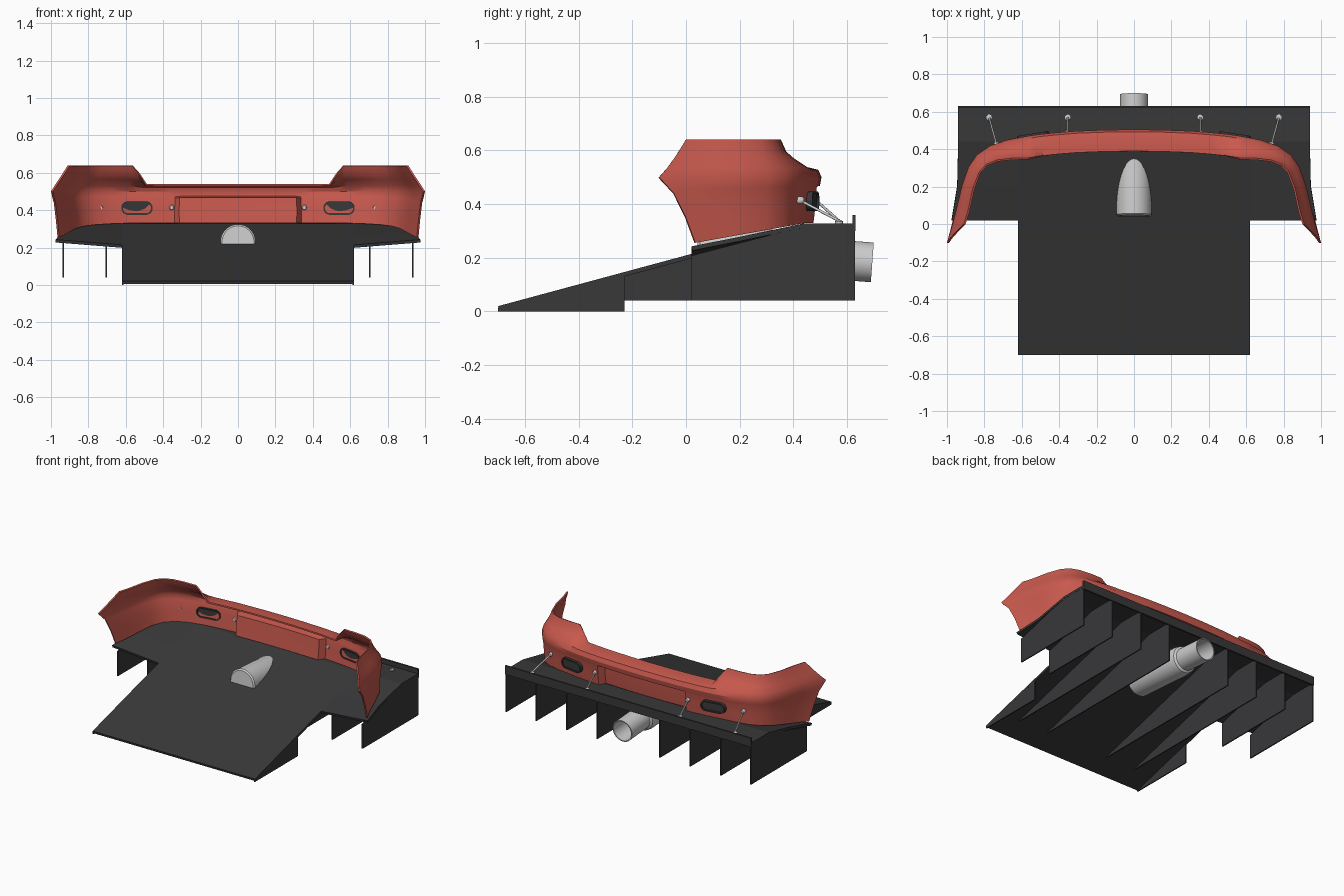
import bpy, bmesh, math
from mathutils import Vector

if "Cube" in bpy.data.objects:
    bpy.data.objects.remove(bpy.data.objects["Cube"])


def material(name, rgb):
    m = bpy.data.materials.new(name)
    m.diffuse_color = (*rgb, 1)
    m.use_nodes = True
    m.node_tree.nodes["Principled BSDF"].inputs["Base Color"].default_value = m.diffuse_color
    return m


RED = material("red_paint", (0.58, 0.10, 0.075))
DARK = material("dark_composite", (0.04, 0.04, 0.042))


def finish(name, bm, mat=None, mods=(), smooth=None):
    me = bpy.data.meshes.new(name)
    bm.to_mesh(me)
    bm.free()
    ob = bpy.data.objects.new(name, me)
    bpy.context.collection.objects.link(ob)
    if mat:
        me.materials.append(mat)
    for kind, props in mods:
        md = ob.modifiers.new(kind.title(), kind)
        for k, v in props.items():
            setattr(md, k, v)
    bpy.ops.object.select_all(action='DESELECT')
    ob.select_set(True)
    bpy.context.view_layer.objects.active = ob
    if mods:
        bpy.ops.object.convert(target='MESH')
    if smooth:
        bpy.ops.object.shade_smooth_by_angle(angle=math.radians(smooth))
    return ob


def clamp(v):
    return max(0.0, min(1.0, v))


def prism(name, outline, place, depth, mat):
    """Extrude a 2D outline; place(u, v, w) maps it into space."""
    bm = bmesh.new()
    a = [bm.verts.new(place(u, v, -depth / 2)) for u, v in outline]
    b = [bm.verts.new(place(u, v, depth / 2)) for u, v in outline]
    bm.faces.new(a)
    bm.faces.new(b[::-1])
    n = len(a)
    for i in range(n):
        bm.faces.new((a[i], b[i], b[(i + 1) % n], a[(i + 1) % n]))
    bmesh.ops.recalc_face_normals(bm, faces=bm.faces)
    return finish(name, bm, mat)


def lathe(name, profile, start, end, seg=40, mat=None):
    """Spin (distance, radius) points around the axis from start to end."""
    start, axis = Vector(start), (Vector(end) - Vector(start)).normalized()
    q = axis.to_track_quat('Z', 'Y')
    bm = bmesh.new()
    rings = []
    for d, r in profile:
        rings.append([bm.verts.new(start + q @ Vector((
            r * math.cos(2 * math.pi * k / seg), r * math.sin(2 * math.pi * k / seg), d)))
            for k in range(seg)])
    for a, b in zip(rings, rings[1:]):
        for k in range(seg):
            n = (k + 1) % seg
            bm.faces.new((a[k], a[n], b[n], b[k]))
    bm.faces.new(rings[0][::-1])
    bm.faces.new(rings[-1])
    bmesh.ops.recalc_face_normals(bm, faces=bm.faces)
    return finish(name, bm, mat, smooth=35)


# Diffuser deck: sloped ramp in front, wider flat-topped deck behind
def deck_z(x, y):
    rise = max(0, abs(x) - 0.62) * 0.08 * clamp(1 - (y - 0.02) / 0.43)
    return min(0.02 + 0.27 * (y + 0.7), 0.328) + rise


bm = bmesh.new()
rows = []
for y, edge in ((-0.7, 0), (0.02, 0.975), (0.2, 0.945), (0.44, 0.94), (0.63, 0.94)):
    xs = (-edge, -0.62, 0.62, edge) if edge else (-0.62, 0.62)
    rows.append([bm.verts.new((x, y, deck_z(x, y))) for x in xs])
bm.faces.new((rows[0][0], rows[0][1], rows[1][2], rows[1][1]))
for a, b in zip(rows[1:], rows[2:]):
    for i in range(3):
        bm.faces.new((a[i], a[i + 1], b[i + 1], b[i]))
finish("diffuser_deck", bm, DARK, [("SOLIDIFY", dict(thickness=0.016, offset=-1))])

# Upright lip along the rear edge
prism("rear_lip", [(0.62, 0.30), (0.632, 0.30), (0.632, 0.36), (0.62, 0.36)],
      lambda u, v, w: (w, u, v), 1.88, DARK)

# Vertical strakes and the ramp side walls
for s in (-1, 1):
    for x in (0.24, 0.47, 0.705, 0.935):
        if x < 0.6:
            shape = [(-0.6, 0.04), (0.63, 0.04), (0.63, 0.318), (0.44, 0.318), (-0.6, 0.042)]
        else:
            shape = [(0.02, 0.04), (0.63, 0.04), (0.63, 0.318), (0.44, 0.318), (0.02, 0.208)]
        prism("strake", shape, lambda u, v, w: (s * x + w, u, v), 0.008, DARK)
    prism("ramp_side_wall", [(-0.7, 0), (-0.23, 0), (-0.23, 0.14), (-0.7, 0.015)],
          lambda u, v, w: (s * 0.616 + w, u, v), 0.008, DARK)

# Bumper shell: plan path of the belt line lofted through inset rows
PATH = [(0, .505), (.15, .503), (.31, .497), (.335, .495), (.42, .488), (.5, .48),
        (.545, .474), (.585, .467), (.68, .449), (.77, .418), (.84, .37), (.885, .305),
        (.92, .205), (.945, .10), (.967, .01), (1, -.1)]
# fraction below belt, z middle, z corner, inset middle, inset corner, inset side, end x, end y
ROWS = [(0, 0, 0, .02, .02, .015, .965, .035), (.4, 0, 0, .012, .012, .012, .974, 0),
        (.77, 0, 0, .008, .008, .006, .985, -.045), (.81, 0, 0, .006, .006, .004, .988, -.055),
        (1, 0, 0, 0, 0, 0, 1, -.1),
        (None, .528, .535, .012, .015, .01, .978, -.07),
        (None, .536, .57, .045, .065, .03, .955, -.045),
        (None, .538, .6, .08, .1, .045, .935, -.025),
        (None, .54, .64, .115, .115, .06, .91, 0)]


def bumper_point(i, row):
    f, zm, zc, im, ic, iside, ex, ey = row
    x, y = PATH[i]
    p, n = PATH[max(i - 1, 0)], PATH[min(i + 1, len(PATH) - 1)]
    t = Vector((n[0] - p[0], n[1] - p[1])).normalized()
    b = clamp((x - 0.5) / 0.08)
    b = b * b * (3 - 2 * b)
    w = clamp((0.2 - y) / 0.3)
    side = clamp((x - 0.6) / 0.3)
    inset = (im + (ic - im) * b) * (1 - side) + iside * side
    inset *= 1 - w
    px = x + t.y * inset + (ex - 1) * w if i else 0
    py = y - t.x * inset + (ey + 0.1) * w
    if f is None:
        z = zm + (zc - zm) * b
    else:
        base = min(0.33, 0.255 + 0.18 * (py - 0.03))
        z = base + f * (0.5 - base)
        if f < 0.8 and x <= 0.31:      # number plate recess
            py -= 0.045
    return px, py, z


bm = bmesh.new()
grid = [[bm.verts.new(bumper_point(i, r)) for r in ROWS] for i in range(len(PATH))]
for a, b in zip(grid, grid[1:]):
    for j in range(len(ROWS) - 1):
        bm.faces.new((a[j], a[j + 1], b[j + 1], b[j]))
finish("bumper_shell", bm, RED,
       [("MIRROR", dict(use_clip=True)), ("SOLIDIFY", dict(thickness=0.01, offset=-1))], smooth=32)

# Oval vents: dark capsules with a recessed centre on both sides
for s in (-1, 1):
    bm = bmesh.new()
    loops = []
    for r, d in ((0.027, -0.012), (0.027, -0.02), (0.036, -0.02), (0.036, 0.02),
                 (0.027, 0.02), (0.027, 0.012)):
        ring = []
        for k in range(32):
            ang = 2 * math.pi * (k + 0.5) / 32
            u = r * math.cos(ang) + math.copysign(0.048, math.cos(ang))
            ring.append(bm.verts.new((s * (0.54 + u), 0.464 - 0.16 * u + d, 0.411 + r * math.sin(ang))))
        loops.append(ring)
    for a, b in zip(loops, loops[1:]):
        for k in range(32):
            bm.faces.new((a[k], a[(k + 1) % 32], b[(k + 1) % 32], b[k]))
    bm.faces.new(loops[0])
    bm.faces.new(loops[-1])
    bmesh.ops.recalc_face_normals(bm, faces=bm.faces)
    finish("oval_vent", bm, DARK, smooth=35)

    # Support rods from bumper to deck, with end fittings
    for x0, y0, x1 in ((0.735, 0.425, 0.775), (0.355, 0.484, 0.355)):
        a, b = Vector((s * x0, y0, 0.414)), Vector((s * x1, 0.57, 0.338))
        lathe("support_rod", [(0, 0.005), ((b - a).length, 0.005)], a, b, 12)
        lathe("rod_mount", [(0, 0.010), (0.006, 0.014), (0.024, 0.014), (0.03, 0.010)],
              a - Vector((0, 0.016, 0)), a + Vector((0, 0.02, 0)), 16)
        lathe("rod_foot", [(0, 0.015), (0.01, 0.015), (0.014, 0.009)],
              b - Vector((0, 0, 0.012)), b, 16)

# Exhaust: silencer body poking through the ramp, stepping down to a hollow tailpipe
lathe("exhaust", [(0, 0.085), (0.008, 0.094), (0.42, 0.094), (0.45, 0.088), (0.46, 0.074),
                  (0.654, 0.074), (0.654, 0.067), (0.47, 0.067)],
      (0, 0.042, 0.231), (0, 0.695, 0.183), 48)
